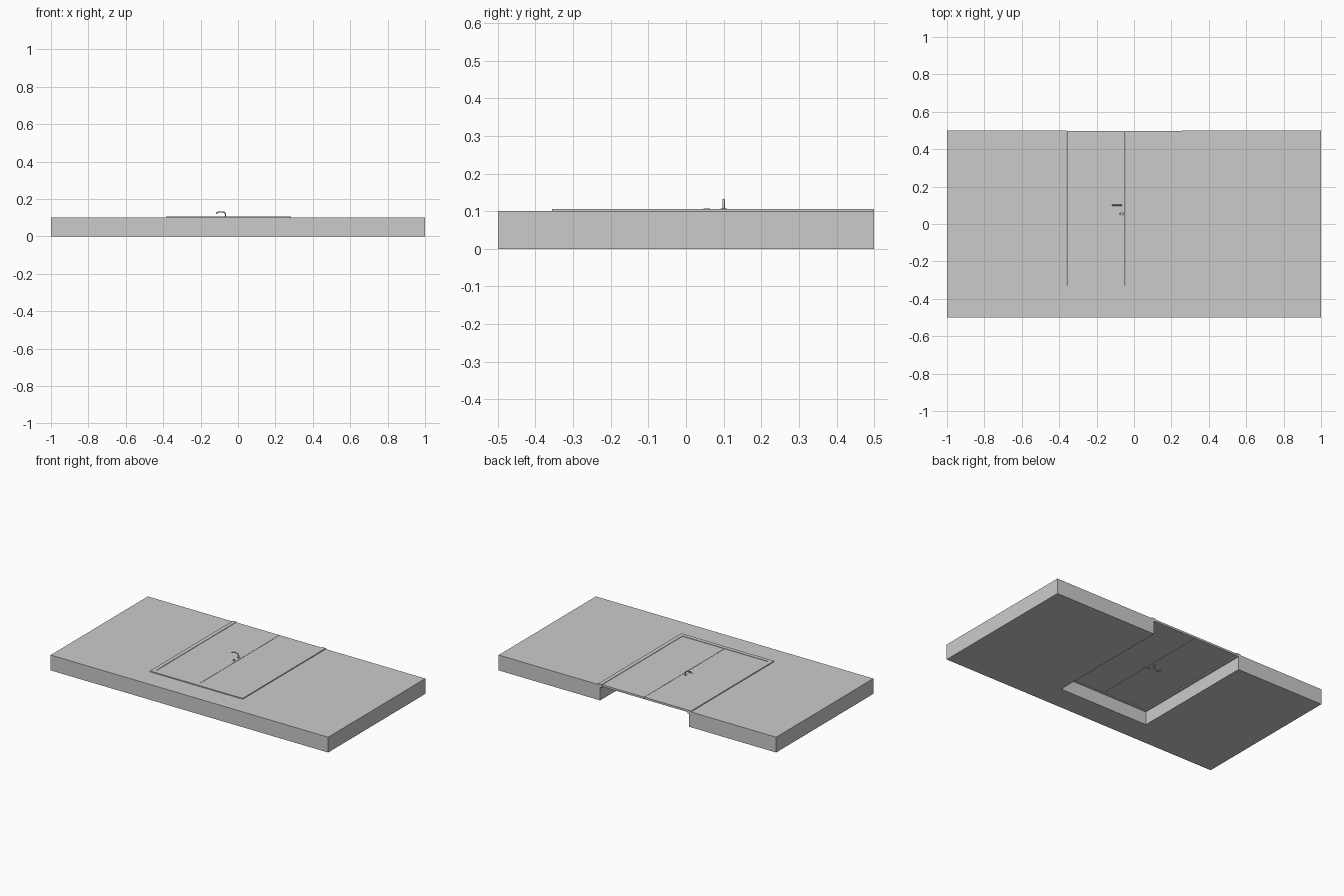
import bpy, bmesh, math

if "Cube" in bpy.data.objects:
    bpy.data.objects.remove(bpy.data.objects["Cube"])

def prism(name, outline, z0, z1):
    """Extrude a flat outline between two heights."""
    bm = bmesh.new()
    face = bm.faces.new([bm.verts.new((x, y, z0)) for x, y in outline])
    ext = bmesh.ops.extrude_face_region(bm, geom=[face])
    for v in ext["geom"]:
        if isinstance(v, bmesh.types.BMVert):
            v.co.z = z1
    bmesh.ops.recalc_face_normals(bm, faces=bm.faces)
    me = bpy.data.meshes.new(name)
    bm.to_mesh(me)
    bm.free()
    ob = bpy.data.objects.new(name, me)
    bpy.context.collection.objects.link(ob)
    return ob

def u_shape(x0, x1, y0, w, top=0.5):
    """U outline open towards +y, arms of width w lying outside x0..x1."""
    return [(x0 - w, top), (x0 - w, y0 - w), (x1 + w, y0 - w), (x1 + w, top),
            (x1, top), (x1, y0), (x0, y0), (x0, top)]

def box(name, x0, x1, y0, y1, z0, z1):
    return prism(name, [(x0, y0), (x1, y0), (x1, y1), (x0, y1)], z0, z1)

L, R, B = -0.36, 0.257, -0.33      # clear door opening
SEAM = -0.047
JAMB = 0.012

# wall slab with the doorway notch
l, r, b = L - JAMB, R + JAMB, B - JAMB / 2
prism("wall", [(-1, -0.5), (1, -0.5), (1, 0.5), (r, 0.5), (r, b),
               (l, b), (l, 0.5), (-1, 0.5)], 0, 0.1)

# frame: jamb lining and surface trim
prism("frame_jamb", u_shape(L, R, B, JAMB), 0.085, 0.1)
prism("frame_trim", u_shape(L, R, B, 0.026), 0.1, 0.106)

# two door leaves
GAP = 0.001
D0, D1 = 0.091, 0.104
box("door_leaf_left", L + GAP, SEAM - GAP, B + GAP, 0.496, D0, D1)
box("door_leaf_right", SEAM + GAP, R - GAP, B + GAP, 0.496, D0, D1)

# lever handles and keyhole rings on both faces
HX, HY = -0.067, 0.1
MID = (D0 + D1) / 2
for side, s in (("outer", 1), ("inner", -1)):
    face = MID + s * (D1 - MID)
    cu = bpy.data.curves.new("lever_" + side, "CURVE")
    cu.dimensions = "3D"
    cu.bevel_depth = 0.0035
    cu.bevel_resolution = 2
    cu.use_fill_caps = True
    pts = [(0, 0), (0, 0.016), (-0.003, 0.022), (-0.010, 0.026),
           (-0.035, 0.026), (-0.044, 0.024), (-0.049, 0.019)]
    sp = cu.splines.new("POLY")
    sp.points.add(len(pts) - 1)
    for p, (dx, dz) in zip(sp.points, pts):
        p.co = (HX + dx, HY, face + s * dz, 1)
    bpy.context.collection.objects.link(bpy.data.objects.new("lever_" + side, cu))

    bpy.ops.mesh.primitive_cylinder_add(vertices=20, radius=0.0085, depth=0.004,
                                        location=(HX, HY, face + s * 0.001))
    bpy.context.object.name = "handle_rosette_" + side
    bpy.ops.object.shade_smooth_by_angle()

    bpy.ops.mesh.primitive_torus_add(major_radius=0.008, minor_radius=0.002,
                                     major_segments=20, minor_segments=8,
                                     location=(HX, 0.055, face + s * 0.001))
    bpy.context.object.name = "keyhole_ring_" + side
    bpy.ops.object.shade_smooth_by_angle()
